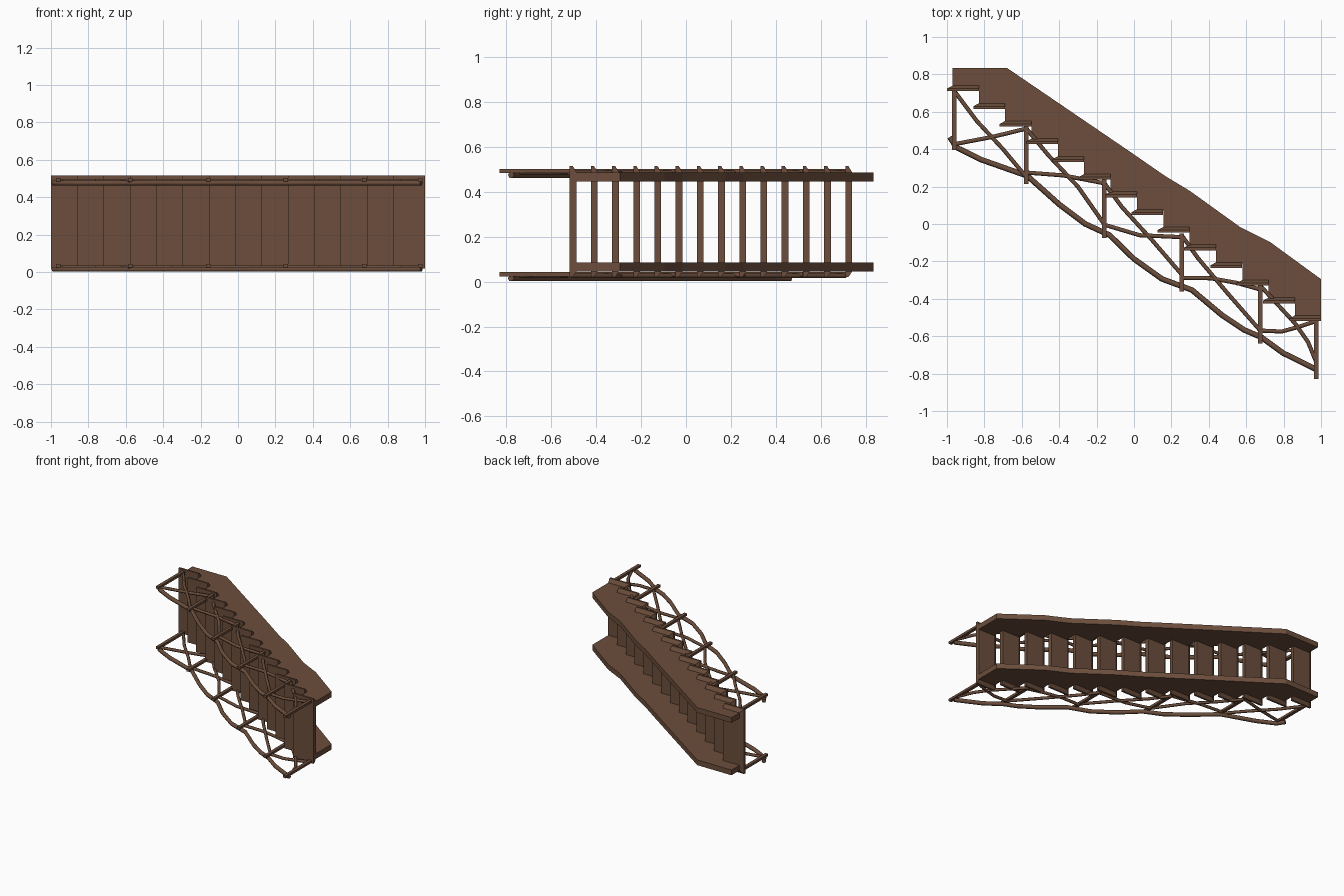
import bpy, bmesh

if "Cube" in bpy.data.objects:
    bpy.data.objects.remove(bpy.data.objects["Cube"])

wood = bpy.data.materials.new("brown wood")
wood.diffuse_color = (0.15, 0.076, 0.045, 1)
wood.use_nodes = True
wood.node_tree.nodes["Principled BSDF"].inputs["Base Color"].default_value = wood.diffuse_color

N, DX, DY = 14, 0.1408, 0.0945   # treads, run, rise


def make(name, bm):
    bmesh.ops.recalc_face_normals(bm, faces=bm.faces)
    me = bpy.data.meshes.new(name)
    bm.to_mesh(me)
    bm.free()
    me.materials.append(wood)
    ob = bpy.data.objects.new(name, me)
    bpy.context.collection.objects.link(ob)
    return ob


def loft(name, rings):
    """Join equal-sized rings of points into a closed solid."""
    bm = bmesh.new()
    vs = [[bm.verts.new(p) for p in r] for r in rings]
    n = len(vs[0])
    for a, b in zip(vs, vs[1:]):
        for i in range(n):
            j = (i + 1) % n
            bm.faces.new((a[i], a[j], b[j], b[i]))
    bm.faces.new(vs[0])
    bm.faces.new(vs[-1])
    return make(name, bm)


def rect(x0, x1, z0, z1, y):
    return [(x0, y, z0), (x1, y, z0), (x1, y, z1), (x0, y, z1)]


def tube(name, pts, z, r):
    cu = bpy.data.curves.new(name, 'CURVE')
    cu.dimensions = '3D'
    cu.bevel_depth = r
    cu.bevel_resolution = 1
    cu.use_fill_caps = True
    sp = cu.splines.new('POLY')
    sp.points.add(len(pts) - 1)
    for p, (x, y) in zip(sp.points, pts):
        p.co = (x, y, z, 1)
    tmp = bpy.data.objects.new(name + "_path", cu)
    bpy.context.collection.objects.link(tmp)
    bpy.context.view_layer.update()
    dg = bpy.context.evaluated_depsgraph_get()
    me = bpy.data.meshes.new_from_object(tmp.evaluated_get(dg))
    bpy.data.objects.remove(tmp)
    me.materials.clear()
    me.materials.append(wood)
    bpy.context.collection.objects.link(bpy.data.objects.new(name, me))


# treads with a chamfered nosing on three sides
for i in range(N):
    x, y = -1 + i * DX, 0.71 - i * DY
    loft(f"tread_{i + 1}", [
        rect(x, x + 0.17, 0.02, 0.515, y),
        rect(x, x + 0.17, 0.02, 0.515, y + 0.014),
        rect(x + 0.03, x + 0.17, 0.045, 0.488, y + 0.03)])

# sawtooth stringers
outline = [(1.0, -0.295), (0.727, -0.096), (0.567, -0.016), (0.3, 0.176),
           (0.166, 0.257), (0.0, 0.372), (-0.68, 0.835), (-0.97, 0.835)]
for i in range(N):
    x, y = -0.97 + i * DX, 0.735 - i * DY
    outline += [(x, y), (min(x + DX, 1.0), y)]
for name, z in (("lower_stringer", 0.045), ("upper_stringer", 0.446)):
    loft(name, [[(x, y, z + h) for x, y in outline] for h in (0, 0.04)])

# railings: posts, handrail and crossing branches, repeated on both sides
posts = [(-0.96, 0.71, 0.395), (-0.575, 0.52, 0.215), (-0.16, 0.24, -0.075),
         (0.255, -0.05, -0.36), (0.675, -0.32, -0.64), (0.975, -0.515, -0.83)]
handrail = [(-0.985, 0.465), (-0.95, 0.41), (-0.82, 0.345), (-0.57, 0.257),
            (-0.4, 0.105), (-0.26, 0.0), (-0.13, -0.06), (0.0, -0.187),
            (0.15, -0.294), (0.31, -0.353), (0.47, -0.487), (0.59, -0.567),
            (0.68, -0.605), (0.797, -0.69), (0.98, -0.78)]
branches = [
    [(-0.96, 0.71), (-0.84, 0.55), (-0.7, 0.40), (-0.575, 0.25)],
    [(-0.575, 0.51), (-0.46, 0.37), (-0.3, 0.20), (-0.16, 0.0)],
    [(-0.16, 0.22), (-0.064, 0.09), (0.1, -0.09), (0.255, -0.27)],
    [(0.255, -0.06), (0.34, -0.18), (0.5, -0.37), (0.675, -0.57)],
    [(0.675, -0.33), (0.86, -0.53), (0.93, -0.63), (0.975, -0.74)],
    [(-0.97, 0.425), (-0.76, 0.465), (-0.575, 0.51)],
    [(-0.575, 0.275), (-0.38, 0.26), (-0.17, 0.22)],
    [(-0.155, -0.005), (0.03, -0.06), (0.25, -0.07)],
    [(0.255, -0.288), (0.41, -0.29), (0.55, -0.315), (0.675, -0.35)],
    [(0.68, -0.57), (0.79, -0.575), (0.88, -0.55), (0.97, -0.52)]]
for side, dz in (("lower", 0), ("upper", 0.461)):
    for i, (x, y0, y1) in enumerate(posts):
        loft(f"{side}_post_{i + 1}", [
            rect(x - 0.012, x + 0.012, dz + 0.024, dz + 0.042, y)
            for y in (y0, y1)])
    tube(f"{side}_handrail", handrail, dz + 0.015, 0.015)
    for i, b in enumerate(branches):
        tube(f"{side}_branch_{i + 1}", b, dz + 0.026, 0.011)
